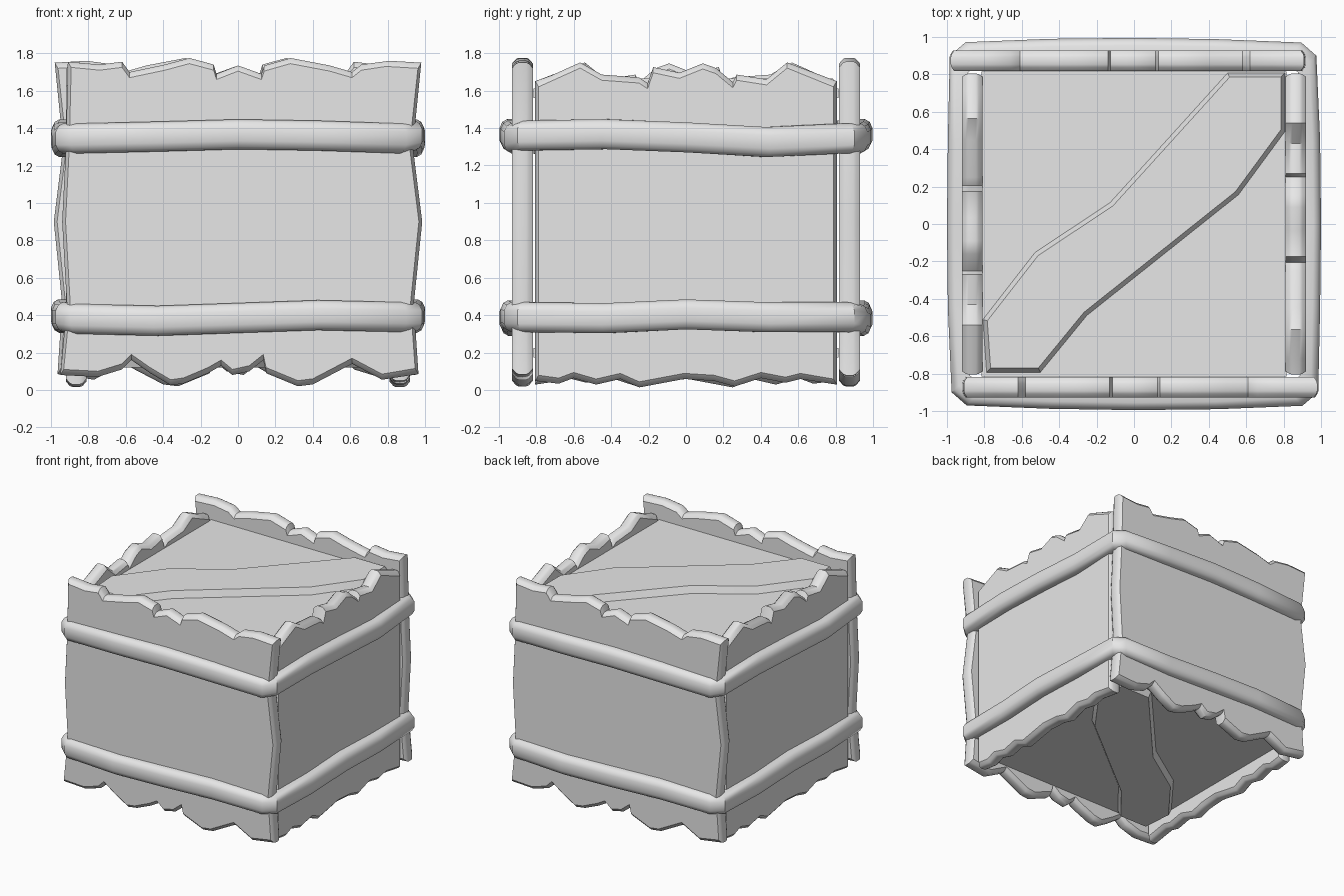
import bpy, bmesh, math
from mathutils import Matrix, Vector

old = bpy.data.objects.get("Cube")
if old:
    bpy.data.objects.remove(old, do_unlink=True)

grey = bpy.data.materials.new("plain_grey")
grey.use_nodes = True
grey.diffuse_color = (0.8, 0.8, 0.8, 1)
grey.node_tree.nodes["Principled BSDF"].inputs["Base Color"].default_value = (0.8, 0.8, 0.8, 1)
HALF_TURN = Matrix.Rotation(math.pi, 4, "Z")


def finish(bm, name, angle=38):
    bmesh.ops.recalc_face_normals(bm, faces=bm.faces)
    mesh = bpy.data.meshes.new(name)
    bm.to_mesh(mesh)
    bm.free()
    mesh.materials.append(grey)
    obj = bpy.data.objects.new(name, mesh)
    bpy.context.collection.objects.link(obj)
    bpy.ops.object.select_all(action="DESELECT")
    obj.select_set(True)
    bpy.context.view_layer.objects.active = obj
    bpy.ops.object.shade_smooth_by_angle(angle=math.radians(angle), keep_sharp_edges=True)


def bridge(bm, a, b):
    for i in range(len(a)):
        j = (i + 1) % len(a)
        bm.faces.new((a[i], a[j], b[j], b[i]))


def panel(name, outline, place):
    """Jagged board with a rounded rim and flat faces; outline is (across, height)."""
    bm = bmesh.new()
    loops = []
    for depth, inset in ((-.055, .03), (-.035, .007), (-.02, 0), (.02, 0), (.035, .007), (.055, .03)):
        loop = []
        for u, z in outline:
            du = -math.copysign(inset * .6, u) if abs(u) > .78 else 0
            dz = 0 if .2 < z < 1.6 else (inset if z < 1 else -inset)
            loop.append(bm.verts.new(place @ Vector((u + du, depth, z + dz))))
        loops.append(loop)
    for a, b in zip(loops, loops[1:]):
        bridge(bm, a, b)
    for loop in (loops[0], loops[-1]):
        cap = bm.faces.new(loop)
        cap.normal_update()
        for edge in cap.edges:
            edge.smooth = False
    finish(bm, name)


# Front and back boards
wide_top = [(.98, 1.75), (.81, 1.76), (.66, 1.74), (.61, 1.7), (.49, 1.735), (.28, 1.775),
            (.14, 1.735), (.125, 1.69), (0, 1.735), (-.115, 1.69), (-.13, 1.74), (-.26, 1.775),
            (-.39, 1.74), (-.58, 1.7), (-.62, 1.755), (-.74, 1.74), (-.91, 1.755)]
wide_left = [(-.92, 1.3), (-.94, .9), (-.915, .46)]
wide_bottom = [(-.95, .08), (-.75, .07), (-.62, .11), (-.57, .16), (-.47, .09), (-.36, .025),
               (-.29, .035), (-.16, .09), (-.09, .13), (-.03, .08), (.06, .1), (.135, .16),
               (.15, .09), (.32, .02), (.4, .03), (.61, .14), (.77, .055), (.965, .085)]
wide_right = [(.94, .46), (.985, .9), (.935, 1.3)]
wide = wide_top + wide_left + wide_bottom + wide_right
front_place = Matrix.Translation((0, -.873, 0))
panel("front_board", wide, front_place)
panel("back_board", wide, HALF_TURN @ front_place)

# Side boards
side_top = [(.805, 1.65), (.54, 1.75), (.43, 1.66), (.27, 1.685), (.25, 1.645), (.16, 1.72),
            (.09, 1.745), (-.035, 1.695), (-.175, 1.725), (-.205, 1.64), (-.25, 1.67),
            (-.45, 1.685), (-.565, 1.75), (-.72, 1.68), (-.805, 1.65)]
side_bottom = [(-.805, .05), (-.68, .035), (-.6, .065), (-.48, .03), (-.35, .06), (-.25, .015),
               (-.01, .06), (.15, .05), (.26, .02), (.4, .065), (.53, .04), (.61, .06), (.805, .03)]
side_place = Matrix.Translation((.865, 0, 0)) @ Matrix.Rotation(math.pi / 2, 4, "Z")
panel("left_board", side_top + side_bottom, side_place)
panel("right_board", side_top + side_bottom, HALF_TURN @ side_place)

# Bands wrapped around the boards
half_path = [(-.895, -.97), (-.45, -.988), (0, -.995), (.45, -.99), (.9, -.972),
             (.985, -.9), (.995, -.45), (1, 0), (.995, .45), (.975, .9)]
section = [(-.1, -.08), (-.04, -.08), (-.015, -.066), (0, -.035),
           (0, .035), (-.015, .066), (-.04, .08), (-.1, .08)]


def band(name, heights):
    bm = bmesh.new()
    rings = []
    for turn in (1, -1):
        for (x, y), z in zip(half_path, heights):
            rings.append([bm.verts.new((turn * x * (1 + o), turn * y * (1 + o), z + h))
                          for o, h in section])
    for i, ring in enumerate(rings):
        bridge(bm, ring, rings[(i + 1) % len(rings)])
    finish(bm, name)


band("upper_band", [1.345, 1.355, 1.367, 1.36, 1.345, 1.36, 1.367, 1.35, 1.325, 1.345])
band("lower_band", [.38, .37, .385, .4, .39, .39, .385, .405, .39, .39])

# Lid and floor, each with a raised diagonal plank
plank_outline = [(-.81, -.51), (-.53, -.15), (-.13, .115), (.5, .81), (.81, .81),
                 (.81, .495), (.56, .155), (-.25, -.49), (-.5, -.795), (-.79, -.795)]


def plate(name, z, side):
    bm = bmesh.new()
    bmesh.ops.create_cube(bm, size=1, matrix=Matrix.Translation((0, 0, z - side * .025))
                          @ Matrix.Diagonal((1.63, 1.63, .05, 1)))
    finish(bm, name, 20)
    bm = bmesh.new()
    face = bm.faces.new([bm.verts.new((x, y, z - side * .005)) for x, y in plank_outline])
    face.normal_update()
    bmesh.ops.inset_region(bm, faces=[face], thickness=.025, use_boundary=True, use_even_offset=True)
    for v in face.verts:
        v.co.z = z + side * .055
    # An underside closes the plank so that its normals point outward
    bmesh.ops.holes_fill(bm, edges=[e for e in bm.edges if e.is_boundary], sides=0)
    finish(bm, name + "_plank", 20)


plate("lid", 1.61, 1)
plate("floor", .175, -1)
